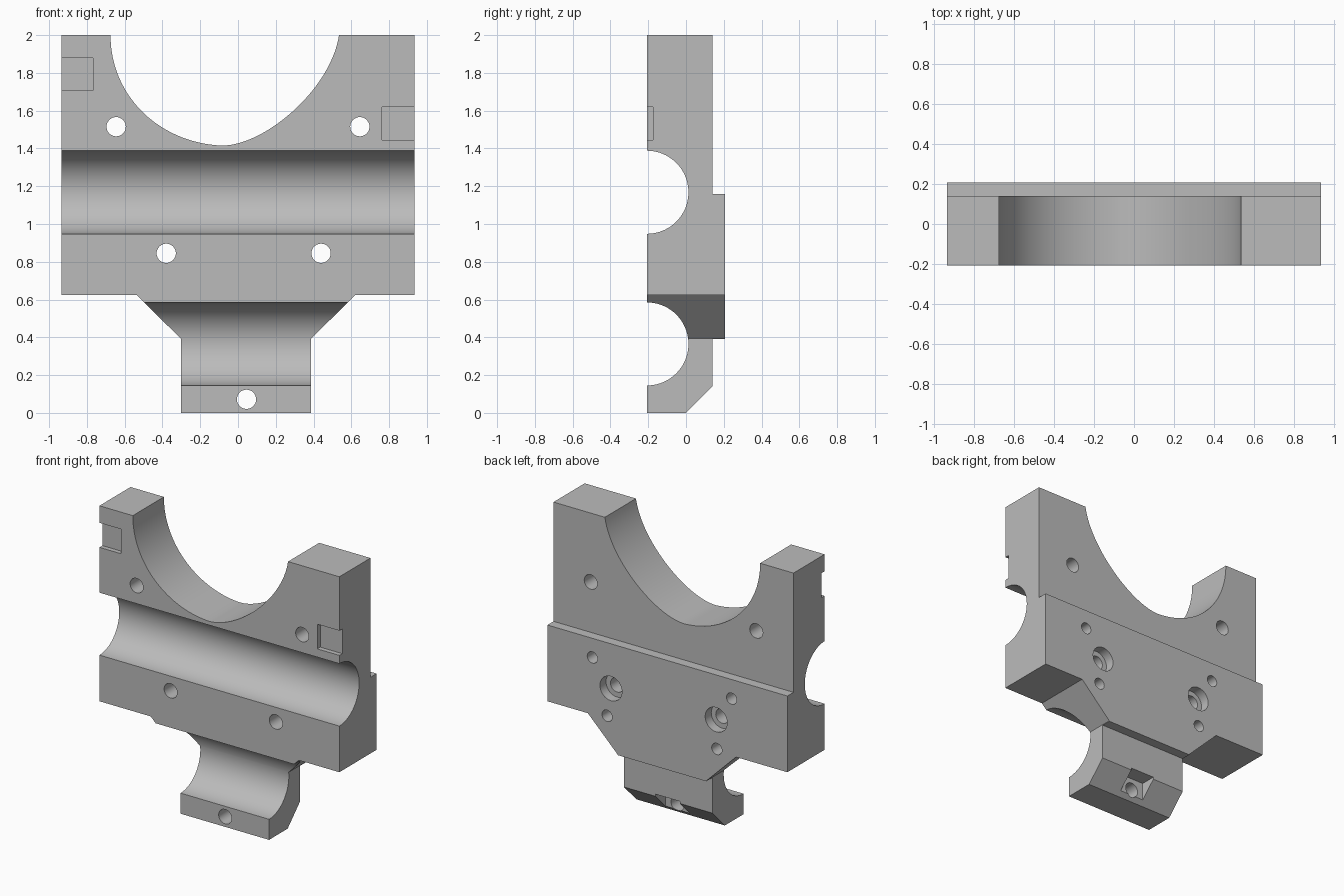
import bpy, bmesh, math
from mathutils import Vector, Matrix
from mathutils.geometry import interpolate_bezier

cube = bpy.data.objects.get("Cube")
if cube:
    bpy.data.objects.remove(cube, do_unlink=True)

HALF_W = 0.935          # half width in x
FRONT, BACK, MID = -0.207, 0.207, 0.139   # depth planes

grey = bpy.data.materials.new("plain_grey")
grey.use_nodes = True
COLOUR = (0.5, 0.5, 0.5, 1)
grey.diffuse_color = COLOUR
grey.node_tree.nodes["Principled BSDF"].inputs["Base Color"].default_value = COLOUR


def make_object(name, bm):
    bmesh.ops.recalc_face_normals(bm, faces=bm.faces[:])
    mesh = bpy.data.meshes.new(name)
    bm.to_mesh(mesh)
    bm.free()
    mesh.materials.append(grey)
    obj = bpy.data.objects.new(name, mesh)
    bpy.context.collection.objects.link(obj)
    return obj


def prism(name, points, sweep):
    """Extrude a closed outline of 3D points along a vector."""
    bm = bmesh.new()
    face = bm.faces.new([bm.verts.new(p) for p in points])
    top = bmesh.ops.extrude_face_region(bm, geom=[face])["geom"]
    bmesh.ops.translate(bm, verts=[v for v in top if isinstance(v, bmesh.types.BMVert)], vec=sweep)
    return make_object(name, bm)


def bore(name, x, z, radius, y0, y1):
    """Cylinder along y."""
    bm = bmesh.new()
    place = Matrix.Translation((x, (y0 + y1) / 2, z)) @ Matrix.Rotation(math.pi / 2, 4, "X")
    bmesh.ops.create_cone(bm, cap_ends=True, segments=32, radius1=radius,
                          radius2=radius, depth=y1 - y0, matrix=place)
    return make_object(name, bm)


def box(name, x0, x1, y0, y1, z0, z1):
    return prism(name, [(x0, y0, z0), (x1, y0, z0), (x1, y1, z0), (x0, y1, z0)], (0, 0, z1 - z0))


def combine(target, tool, operation):
    """Apply a boolean and discard the tool."""
    mod = target.modifiers.new("cut", "BOOLEAN")
    mod.operation, mod.solver, mod.object = operation, "EXACT", tool
    graph = bpy.context.evaluated_depsgraph_get()
    mesh = bpy.data.meshes.new_from_object(target.evaluated_get(graph))
    target.modifiers.clear()
    target.data = mesh
    bpy.data.objects.remove(tool, do_unlink=True)


def groove(z, radius=0.22, steps=40):
    """Half-round channel in the front, from top to bottom."""
    return [(FRONT + radius * math.sin(math.pi * i / steps),
             z + radius * math.cos(math.pi * i / steps)) for i in range(steps + 1)]


# Side outline: chamfered foot, raised rear plate and two channels
side = [(FRONT, 0), (0, 0), (MID, 0.14), (MID, 0.39), (BACK, 0.39),
        (BACK, 1.16), (MID, 1.16), (MID, 2), (FRONT, 2)]
side += groove(1.168) + groove(0.365)
bracket = prism("clamp_bracket", [(-HALF_W - 0.1, y, z) for y, z in side], (2 * HALF_W + 0.2, 0, 0))

# Front outline: wide shoulders, tapered neck, narrow foot, lopsided cradle
outline = [(-HALF_W, 2.1), (-HALF_W, 0.623), (-0.535, 0.623), (-0.303, 0.393), (-0.303, -0.1),
           (0.387, -0.1), (0.387, 0.393), (0.62, 0.623), (HALF_W, 0.623), (HALF_W, 2.1), (0.535, 2.1)]
low = Vector((-0.085, 1.415))
right_arc = interpolate_bezier(Vector((0.535, 2)), Vector((0.49, 1.71)), Vector((0.14, 1.415)), low, 32)
left_arc = interpolate_bezier(low, Vector((-0.42, 1.43)), Vector((-0.675, 1.68)), Vector((-0.675, 2)), 32)
outline += [tuple(p) for p in right_arc + left_arc[1:]] + [(-0.675, 2.1)]
front = prism("front_outline", [(x, -0.4, z) for x, z in outline], (0, 0.8, 0))
combine(bracket, front, "INTERSECT")

# Through holes
for x, z in [(-0.645, 1.515), (0.645, 1.515), (-0.38, 0.845), (0.44, 0.845), (0.045, 0.072)]:
    combine(bracket, bore("through_hole", x, z, 0.051, -0.4, 0.4), "DIFFERENCE")

# Rear counterbores, each with two small blind holes
for x, z in [(-0.38, 0.845), (0.44, 0.845)]:
    combine(bracket, bore("counterbore", x, z, 0.086, MID, 0.4), "DIFFERENCE")
for x, z in [(0.585, 1.025), (0.47, 0.645), (-0.5, 1.025), (-0.385, 0.64)]:
    combine(bracket, bore("blind_hole", x, z, 0.04, 0.09, 0.4), "DIFFERENCE")

# Nut pocket in the foot chamfer
combine(bracket, box("nut_pocket", -0.05, 0.14, 0.03, 0.4, -0.1, 0.155), "DIFFERENCE")

# Shallow notches at the front side edges
combine(bracket, box("notch", -1.1, -0.767, -0.4, FRONT + 0.033, 1.707, 1.88), "DIFFERENCE")
combine(bracket, box("notch", 0.763, 1.1, -0.4, FRONT + 0.033, 1.446, 1.62), "DIFFERENCE")

# Smooth the curved walls, keep the edges crisp
bpy.ops.object.select_all(action="DESELECT")
bracket.select_set(True)
bpy.context.view_layer.objects.active = bracket
bpy.ops.object.shade_smooth_by_angle(angle=math.radians(25))
